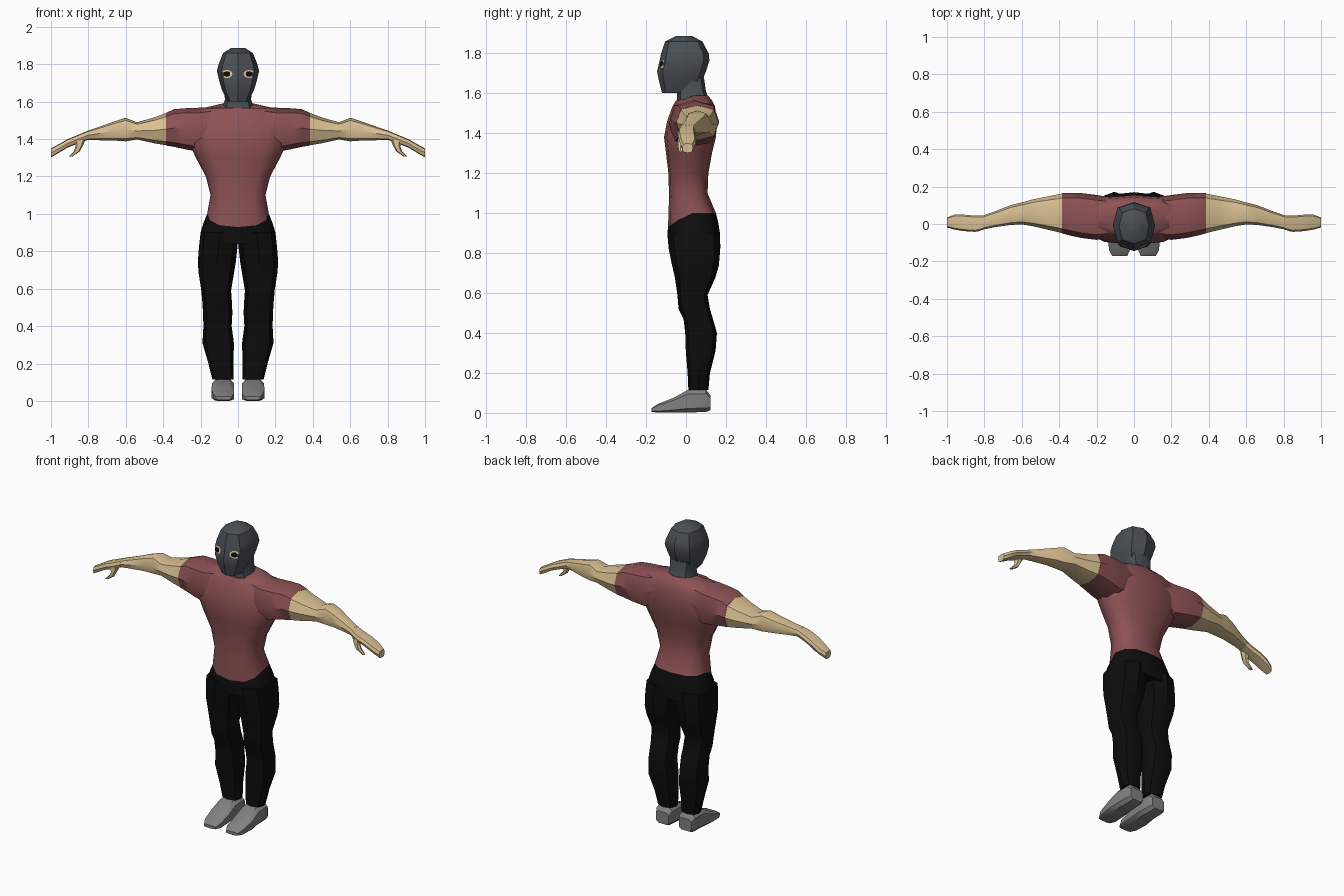
import bpy, bmesh, math
from mathutils import Vector
from mathutils.bvhtree import BVHTree

if "Cube" in bpy.data.objects:
    bpy.data.objects.remove(bpy.data.objects["Cube"])


def material(name, rgb):
    m = bpy.data.materials.new(name)
    m.diffuse_color = (*rgb, 1)
    m.use_nodes = True
    m.node_tree.nodes["Principled BSDF"].inputs["Base Color"].default_value = m.diffuse_color
    return m


SHIRT = material("faded red", (0.27, 0.085, 0.09))
SKIN = material("skin tan", (0.70, 0.53, 0.29))
MASK = material("slate grey", (0.068, 0.08, 0.092))
PANTS = material("black", (0.004, 0.004, 0.004))
SHOE = material("mid grey", (0.22, 0.22, 0.22))


def finish(name, bm, mat, mirror=False, angle=35):
    bmesh.ops.recalc_face_normals(bm, faces=bm.faces)
    me = bpy.data.meshes.new(name)
    bm.to_mesh(me)
    bm.free()
    me.materials.append(mat)
    ob = bpy.data.objects.new(name, me)
    bpy.context.collection.objects.link(ob)
    bpy.ops.object.select_all(action='DESELECT')
    ob.select_set(True)
    bpy.context.view_layer.objects.active = ob
    bpy.ops.object.shade_smooth_by_angle(angle=math.radians(angle))
    if mirror:
        ob.modifiers.new("Mirror", 'MIRROR').use_mirror_merge = False
    return ob


def loft(axis, rings, n=8, e=0.75, turn=0.0):
    """Skin rings (position, a0, a1, b0, b1[, front dip]) along an axis."""
    bm = bmesh.new()
    loops = []
    for p, a0, a1, b0, b1, *dip in rings:
        loop = []
        for i in range(n):
            t = 2 * math.pi * (i + turn) / n
            c, s = math.cos(t), math.sin(t)
            a = (a0 + a1) / 2 + (a1 - a0) / 2 * math.copysign(abs(c) ** e, c)
            b = (b0 + b1) / 2 + (b1 - b0) / 2 * math.copysign(abs(s) ** e, s)
            q = p - (dip[0] * max(0, -s) if dip else 0)
            co = {'x': (q, a, b), 'y': (a, q, b), 'z': (a, b, q)}[axis]
            loop.append(bm.verts.new(co))
        loops.append(loop)
    for l0, l1 in zip(loops, loops[1:]):
        for i in range(n):
            j = (i + 1) % n
            bm.faces.new((l0[i], l0[j], l1[j], l1[i]))
    bm.faces.new(loops[0])
    bm.faces.new(loops[-1])
    return bm


def upright(rows):
    """Rows of (z, half width, front y, back y, dip) to centred rings."""
    return [(z, -w, w, f, b, *d) for z, w, f, b, *d in rows]


# Shirt body, its hem dipping at the front
finish("shirt_body", loft('z', upright([
    (1.00, .165, -.09, .15, .07),
    (1.10, .147, -.085, .108, .02),
    (1.20, .172, -.088, .112),
    (1.30, .225, -.10, .13),
    (1.38, .262, -.11, .15),
    (1.46, .27, -.095, .155),
    (1.535, .25, -.068, .145),
    (1.565, .19, -.05, .13),
    (1.59, .085, -.03, .11, .03)]), n=12), SHIRT, angle=45)

# Sleeves
finish("sleeve", loft('x', [
    (.10, -.07, .14, 1.40, 1.575),
    (.20, -.085, .155, 1.33, 1.568),
    (.28, -.075, .165, 1.345, 1.565),
    (.34, -.062, .166, 1.358, 1.56),
    (.385, -.05, .165, 1.366, 1.54)], n=8), SHIRT, True)

# Bare arm and flat hand
finish("arm", loft('x', [
    (.38, -.05, .164, 1.366, 1.541),
    (.45, -.033, .15, 1.378, 1.515),
    (.54, -.012, .132, 1.398, 1.49),
    (.60, -.002, .115, 1.388, 1.514),
    (.66, -.005, .10, 1.392, 1.495),
    (.75, -.018, .065, 1.394, 1.463),
    (.81, -.03, .045, 1.395, 1.443)], n=8), SKIN, True)
finish("hand", loft('x', [
    (.805, -.03, .045, 1.395, 1.444),
    (.85, -.042, .045, 1.378, 1.425),
    (.91, -.038, .05, 1.355, 1.40),
    (.96, -.03, .05, 1.325, 1.372),
    (1.0, -.018, .035, 1.302, 1.35)], n=8, e=.6), SKIN, True)

# Thumb hooked under the palm
finish("thumb", loft('z', [
    (1.395, .815, .875, -.04, 0),
    (1.36, .832, .868, -.042, -.008),
    (1.335, .845, .878, -.042, -.012),
    (1.307, .885, .905, -.036, -.016)], n=6), SKIN, True)

# Trousers: hips, then legs
finish("trouser_hips", loft('z', upright([
    (1.00, .165, -.09, .15, .07),
    (.95, .185, -.092, .162, .04),
    (.90, .20, -.092, .17, .02),
    (.84, .205, -.088, .17)]), n=12), PANTS, angle=45)
finish("trouser_leg", loft('z', [
    (.90, .0, .20, -.092, .17),
    (.83, .002, .208, -.088, .172),
    (.74, .012, .215, -.07, .165),
    (.68, .022, .21, -.056, .148),
    (.59, .037, .196, -.043, .108),
    (.52, .032, .19, -.037, .12),
    (.47, .03, .187, -.012, .135),
    (.40, .034, .185, -.004, .155),
    (.31, .022, .19, -.001, .148),
    (.20, .024, .158, .008, .12),
    (.115, .025, .137, .012, .112)], n=8), PANTS, True)

# Shoes
finish("shoe", loft('y', [
    (.122, .035, .125, .012, .09),
    (.10, .025, .137, .002, .118),
    (.01, .02, .14, 0, .118),
    (-.06, .018, .145, 0, .078),
    (-.14, .02, .135, 0, .046),
    (-.172, .035, .118, .005, .025)], n=8, e=.5, turn=.5), SHOE, True)

# Neck cover and masked head
finish("neck_cover", loft('z', upright([
    (1.57, .085, -.045, .115, .03),
    (1.61, .07, -.045, .10, .01),
    (1.68, .075, -.04, .09)])), MASK)
head = loft('z', upright([
    (1.602, .055, -.12, .04),
    (1.66, .085, -.135, .08),
    (1.71, .10, -.145, .10),
    (1.765, .113, -.132, .117),
    (1.80, .104, -.125, .114),
    (1.86, .08, -.105, .082),
    (1.888, .035, -.05, .03)]))
bmesh.ops.recalc_face_normals(head, faces=head.faces)
face_tree = BVHTree.FromBMesh(head)


def eye_plate(name, cx, cz, rx, rz, lift, mat, n=12):
    """Thin ellipse laid on the front of the mask."""
    bm = bmesh.new()

    def on_face(x, z):
        hit = face_tree.ray_cast(Vector((x, -1, z)), Vector((0, 1, 0)))[0]
        return bm.verts.new((x, hit.y - lift, z))

    mid = on_face(cx, cz)
    rim = [on_face(cx + rx * math.cos(2 * math.pi * i / n),
                   cz + rz * math.sin(2 * math.pi * i / n)) for i in range(n)]
    for i in range(n):
        bm.faces.new((mid, rim[i], rim[(i + 1) % n]))
    finish(name, bm, mat, True)


# Eye holes showing skin, with dark eyes
eye_plate("eye_opening", .06, 1.748, .03, .022, .003, SKIN)
eye_plate("eye", .06, 1.748, .019, .015, .006, PANTS)
finish("masked_head", head, MASK, angle=30)
